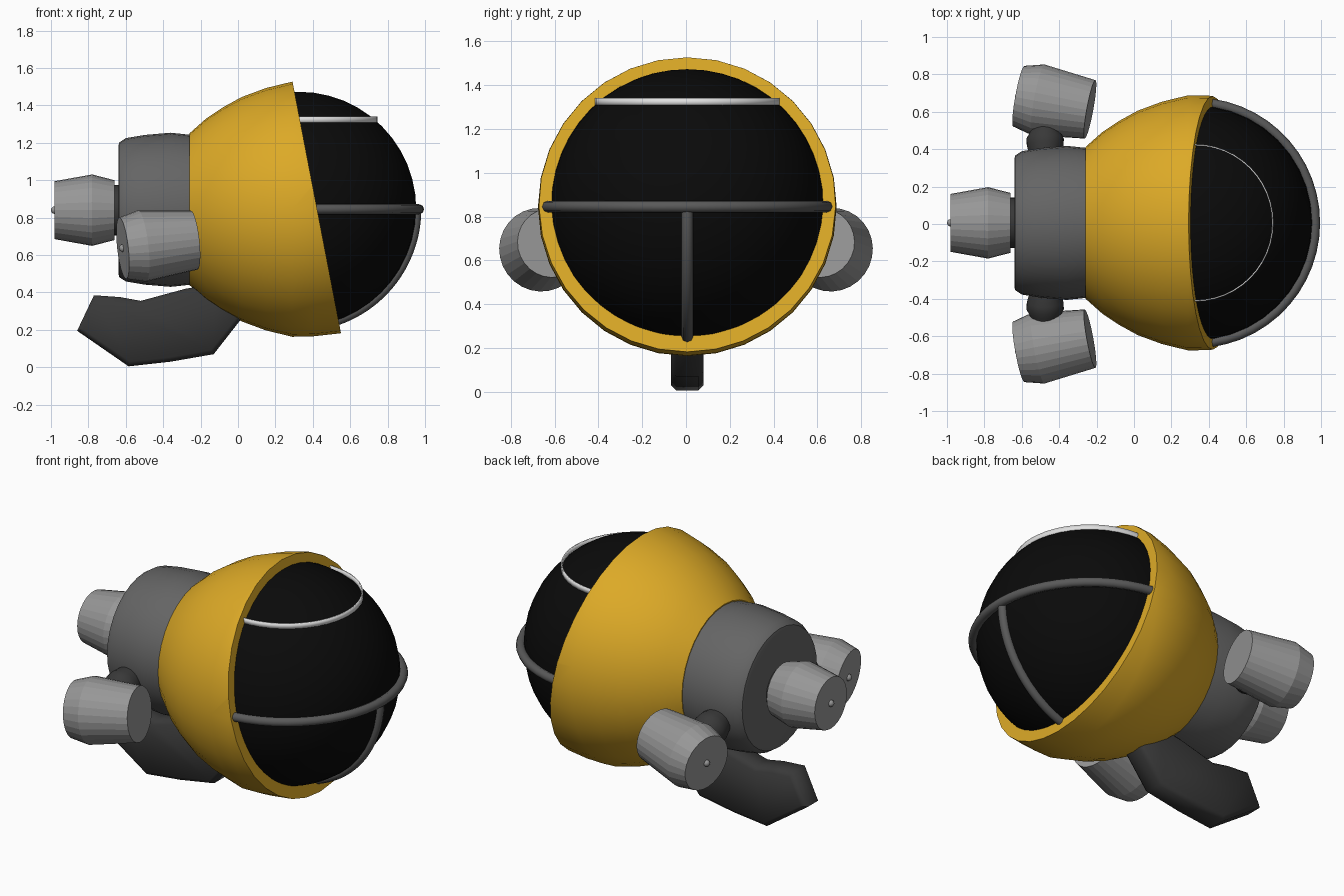
import bpy, bmesh
from math import pi, radians, cos, sin
from mathutils import Vector, Matrix

if "Cube" in bpy.data.objects:
    bpy.data.objects.remove(bpy.data.objects["Cube"])

CY, CZ = 0.006, 0.845                      # main axis of the craft
DOME = Vector((0.325, CY, CZ))             # centre of the glass dome


def material(name, r, g, b):
    m = bpy.data.materials.new(name)
    m.use_nodes = True
    m.diffuse_color = (r, g, b, 1)
    bsdf = next(n for n in m.node_tree.nodes if n.type == 'BSDF_PRINCIPLED')
    bsdf.inputs["Base Color"].default_value = (r, g, b, 1)
    return m


YELLOW = material("hull yellow", 0.72, 0.4, 0.02)
BLACK = material("glass black", 0.003, 0.003, 0.003)
BODY = material("body grey", 0.13, 0.13, 0.13)
LIGHT = material("engine light grey", 0.31, 0.31, 0.31)
FRAME = material("frame grey", 0.1, 0.1, 0.1)
DARK = material("dark grey", 0.04, 0.04, 0.04)
WHITE = material("trim white", 0.75, 0.75, 0.75)


def finish(name, bm, mat, smooth=40):
    """Turn a bmesh into an object, smooth below the given edge angle."""
    bmesh.ops.recalc_face_normals(bm, faces=bm.faces[:])
    for f in bm.faces:
        f.smooth = smooth > 0
    for e in bm.edges:
        e.smooth = e.calc_face_angle(0) < radians(smooth)
    me = bpy.data.meshes.new(name)
    bm.to_mesh(me)
    bm.free()
    me.materials.append(mat)
    ob = bpy.data.objects.new(name, me)
    bpy.context.scene.collection.objects.link(ob)
    return ob


def lathe(profile, start, direction, sides=32):
    """Closed solid of (distance, radius) rings along a direction."""
    bm = bmesh.new()
    rings = []
    for t, r in profile:
        rings.append([bm.verts.new((r * cos(a), r * sin(a), t))
                      for a in (2 * pi * i / sides for i in range(sides))])
    for a, b in zip(rings, rings[1:]):
        for i in range(sides):
            j = (i + 1) % sides
            bm.faces.new((a[i], a[j], b[j], b[i]))
    bm.faces.new(rings[0])
    bm.faces.new(rings[-1])
    turn = Vector((0, 0, 1)).rotation_difference(Vector(direction))
    bm.transform(Matrix.Translation(start) @ turn.to_matrix().to_4x4())
    return bm


def ball(name, centre, radius, mat, u, v):
    bm = bmesh.new()
    bmesh.ops.create_uvsphere(bm, u_segments=u, v_segments=v, radius=radius)
    bm.transform(Matrix.Translation(centre))
    return finish(name, bm, mat)


def arc_tube(name, radius, thick, axis, first, last, mat):
    """Round bar swept about the dome centre, angles measured from +x."""
    bm = bmesh.new()
    ring = bmesh.ops.create_circle(bm, segments=8, radius=thick, cap_ends=True)
    axis = Vector(axis)
    side = axis.cross((1, 0, 0))
    # stand the circle across the sweep direction
    bm.transform(Matrix.Translation(DOME + Vector((radius, 0, 0)))
                 @ Vector((0, 0, 1)).rotation_difference(side).to_matrix().to_4x4())
    bmesh.ops.rotate(bm, verts=bm.verts[:], cent=DOME,
                     matrix=Matrix.Rotation(radians(first), 3, axis))
    bmesh.ops.spin(bm, geom=bm.faces[:], cent=DOME, axis=axis,
                   angle=radians(last - first), steps=24)
    return finish(name, bm, mat, 50)


# Yellow hull, sliced by a leaning plane at the front
bm = lathe([(-0.26, 0.405), (-0.17, 0.485), (-0.08, 0.545), (0.02, 0.6),
            (0.15, 0.648), (0.29, 0.682), (0.4, 0.68), (0.55, 0.663), (0.65, 0.64)],
           (0, CY, CZ), (1, 0, 0))
cut = bmesh.ops.bisect_plane(bm, geom=bm.verts[:] + bm.edges[:] + bm.faces[:],
                             plane_co=(0.423, 0, CZ), plane_no=(1.35, 0, 0.26),
                             clear_outer=True)
bmesh.ops.contextual_create(bm, geom=[e for e in cut["geom_cut"]
                                      if isinstance(e, bmesh.types.BMEdge)])
finish("hull", bm, YELLOW)

# Dome with its frame bars and the thin white trim band
ball("dome", DOME, 0.628, BLACK, 40, 24)
arc_tube("frame_ring", 0.643, 0.027, (0, 0, 1), -82, 82, FRAME)
arc_tube("frame_rib", 0.628, 0.027, (0, 1, 0), 0, 74, FRAME)
bm = bmesh.new()
bmesh.ops.create_cone(bm, segments=48, radius1=0.421, radius2=0.421, depth=0.036)
bm.transform(Matrix.Translation(DOME + Vector((0, 0, 0.478))))
band = finish("trim_band", bm, WHITE)
wall = band.modifiers.new("wall", 'SOLIDIFY')
wall.thickness = 0.008

# Rear body
finish("rear_body", lathe([(-0.64, 0.34), (-0.635, 0.36), (-0.6, 0.383), (-0.5, 0.4),
                           (-0.36, 0.412), (-0.2, 0.395)], (0, CY, CZ - 0.003), (1, 0, 0)), BODY)

# Rear engine
tail = Vector((-0.66, CY, 0.84))
finish("rear_engine_neck", lathe([(-0.03, 0.135), (0.04, 0.135)], tail, (1, 0, 0)), DARK)
finish("rear_engine", lathe([(0, 0.16), (0.12, 0.191), (0.32, 0.155)],
                            tail, (-1, 0, 0), 28), LIGHT, 0)
ball("rear_engine_knob", tail - Vector((0.32, 0, 0)), 0.02, LIGHT, 12, 8)

# Side engines, splayed outward and down toward the rear
for name, s in (("left", 1), ("right", -1)):
    nose = Vector((-0.235, 0.613 * s, 0.68))
    back = Vector((-0.38, 0.07 * s, -0.043)).normalized()
    finish(name + "_engine", lathe([(0, 0.159), (0.285, 0.192), (0.39, 0.165)],
                                   nose, back, 28), LIGHT, 0)
    ball(name + "_engine_knob", nose + back * 0.39, 0.02, LIGHT, 12, 8)
    finish(name + "_engine_neck",
           lathe([(0, 0.08), (0.06, 0.098), (0.1, 0.1), (0.13, 0.085), (0.2, 0.07)],
                 (-0.475, 0.36 * s, 0.74), (0, 0.96 * s, -0.28), 20), DARK)

# Keel fin under the hull
outline = [(-0.86, 0.195), (-0.77, 0.385), (-0.63, 0.375), (-0.52, 0.355), (-0.28, 0.42),
           (-0.1, 0.45), (0.05, 0.3), (-0.13, 0.07), (-0.36, 0.03), (-0.585, 0.005)]
bm = bmesh.new()
face = bm.faces.new([bm.verts.new((x, CY - 0.075, z)) for x, z in outline])
new = bmesh.ops.extrude_face_region(bm, geom=[face])["geom"]
bmesh.ops.translate(bm, vec=(0, 0.15, 0), verts=[v for v in new if isinstance(v, bmesh.types.BMVert)])
rims = [e for e in bm.edges if abs(e.verts[0].co.y - e.verts[1].co.y) < 0.01]
bmesh.ops.bevel(bm, geom=rims, offset=0.025, segments=1, affect='EDGES')
finish("keel_fin", bm, DARK, 50)
